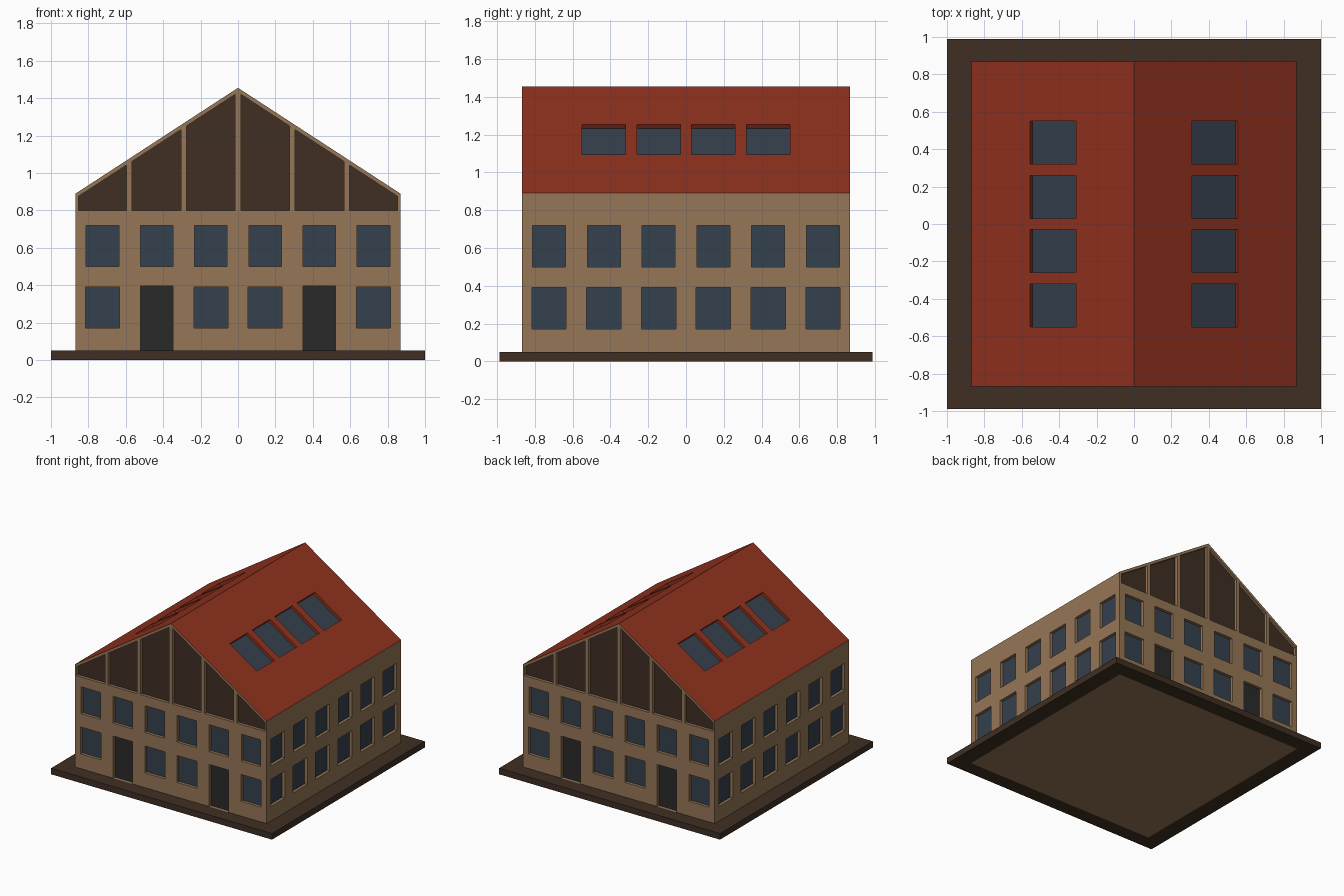
import bpy, bmesh, math
from mathutils import Matrix, Vector

if "Cube" in bpy.data.objects:
    bpy.data.objects.remove(bpy.data.objects["Cube"])

H = 0.868                 # half width of the house
EAVE, RIDGE = 0.89, 1.455
SLOPE = (RIDGE - EAVE) / H
CUT, FACE = 0.03, 0.024   # recess depth, depth of the pane surface
COLS = [(i - 2.5) * 0.29 for i in range(6)]


def material(name, rgb):
    m = bpy.data.materials.new(name)
    m.diffuse_color = (*rgb, 1)
    m.use_nodes = True
    m.node_tree.nodes["Principled BSDF"].inputs["Base Color"].default_value = m.diffuse_color
    return m


WALL = material("wall", (0.30, 0.18, 0.093))
ROOF = material("roof", (0.28, 0.031, 0.013))
GLASS = material("glass", (0.036, 0.052, 0.075))
DOOR = material("door", (0.023, 0.023, 0.023))
TIMBER = material("timber", (0.050, 0.028, 0.017))


def make_object(name, bm, mats):
    bmesh.ops.recalc_face_normals(bm, faces=bm.faces)
    me = bpy.data.meshes.new(name)
    bm.to_mesh(me)
    bm.free()
    for m in mats:
        me.materials.append(m)
    ob = bpy.data.objects.new(name, me)
    bpy.context.collection.objects.link(ob)
    return ob


def prism(bm, frame, outline, near, far, mat=0):
    """Extrude a 2D outline along the outward axis of a facade frame."""
    rings = [[bm.verts.new(frame @ Vector((u, v, d))) for u, v in outline]
             for d in (near, far)]
    n = len(outline)
    faces = [bm.faces.new(rings[0]), bm.faces.new(rings[1][::-1])]
    for i in range(n):
        j = (i + 1) % n
        faces.append(bm.faces.new((rings[0][i], rings[1][i], rings[1][j], rings[0][j])))
    for f in faces:
        f.material_index = mat


def rect(u, width, v0, v1):
    w = width / 2
    return [(u - w, v0), (u + w, v0), (u + w, v1), (u - w, v1)]


def axes(origin, u, v, n):
    m = Matrix((u, v, n)).transposed().to_4x4()
    m.translation = origin
    return m


# Facade frames: local x across, local y up, local z outwards
front = axes((0, -H, 0), (1, 0, 0), (0, 0, 1), (0, -1, 0))
walls = [Matrix.Rotation(k * math.pi / 2, 4, 'Z') @ front for k in range(4)]
a = math.atan(SLOPE)
s, c = math.sin(a), math.cos(a)
right_roof = axes((0, 0, RIDGE), (0, 1, 0), (-c, 0, s), (s, 0, c))
roofs = [right_roof, Matrix.Rotation(math.pi, 4, 'Z') @ right_roof]

# Openings: (part, frame, outline)
openings = []
for k, fr in enumerate(walls):
    gable_end = k % 2 == 0
    for i, u in enumerate(COLS):
        openings.append(("windows", fr, rect(u, 0.175, 0.5, 0.72)))
        if gable_end and i in (1, 4):
            openings.append(("doors", fr, rect(u, 0.175, 0.05, 0.395)))
        else:
            openings.append(("windows", fr, rect(u, 0.182, 0.17, 0.39)))
    if gable_end:
        for x0, x1 in ((0.015, 0.275), (0.305, 0.567), (0.597, 0.853)):
            for side in (-1, 1):
                top = [RIDGE - 0.025 - SLOPE * x for x in (x0, x1)]
                pts = [(x0, 0.8), (x1, 0.8), (x1, top[1]), (x0, top[0])]
                openings.append(("gable_panels", fr, [(side * x, z) for x, z in pts]))
for fr in roofs:
    for u in COLS[1:5]:
        openings.append(("skylights", fr, rect(u, 0.23, -0.555 / c, -0.31 / c)))

# House body: gabled prism with red roof faces
bm = bmesh.new()
prism(bm, front, [(-H, 0), (H, 0), (H, EAVE), (0, RIDGE), (-H, EAVE)], 0, -2 * H)
bmesh.ops.recalc_face_normals(bm, faces=bm.faces)
bm.normal_update()
for f in bm.faces:
    f.material_index = int(f.normal.z > 0.1)
house = make_object("house_body", bm, [WALL, ROOF])

# Recesses for all openings
bm = bmesh.new()
for part, fr, outline in openings:
    prism(bm, fr, outline, 0.05 if part != "gable_panels" else 0.02, -CUT,
          int(part == "skylights"))
cutter = make_object("recess_cutter", bm, [WALL, ROOF])
cutter.hide_render = True
mod = house.modifiers.new("recesses", 'BOOLEAN')
mod.operation = 'DIFFERENCE'
mod.solver = 'EXACT'
mod.object = cutter
bpy.context.view_layer.objects.active = house
bpy.ops.object.modifier_apply(modifier=mod.name)
bpy.data.objects.remove(cutter)

# Panes, doors and timber panels set inside the recesses
for part, mat in (("windows", GLASS), ("skylights", GLASS),
                  ("doors", DOOR), ("gable_panels", TIMBER)):
    bm = bmesh.new()
    for name, fr, outline in openings:
        if name == part:
            prism(bm, fr, outline, -FACE, -CUT)
    make_object(part, bm, [mat])

# Plinth: rectangular frame around the foot of the house
bm = bmesh.new()
loops = []
for sx, sy in ((-1, -1), (1, -1), (1, 1), (-1, 1)):
    loops.append([bm.verts.new((sx * x, sy * y, z)) for x, y, z in
                  ((1, 0.988, 0), (1, 0.988, 0.05), (H, H, 0.05), (H, H, 0))])
for i in range(4):
    p, q = loops[i], loops[(i + 1) % 4]
    for j in range(4):
        k = (j + 1) % 4
        bm.faces.new((p[j], q[j], q[k], p[k]))
make_object("plinth", bm, [TIMBER])
